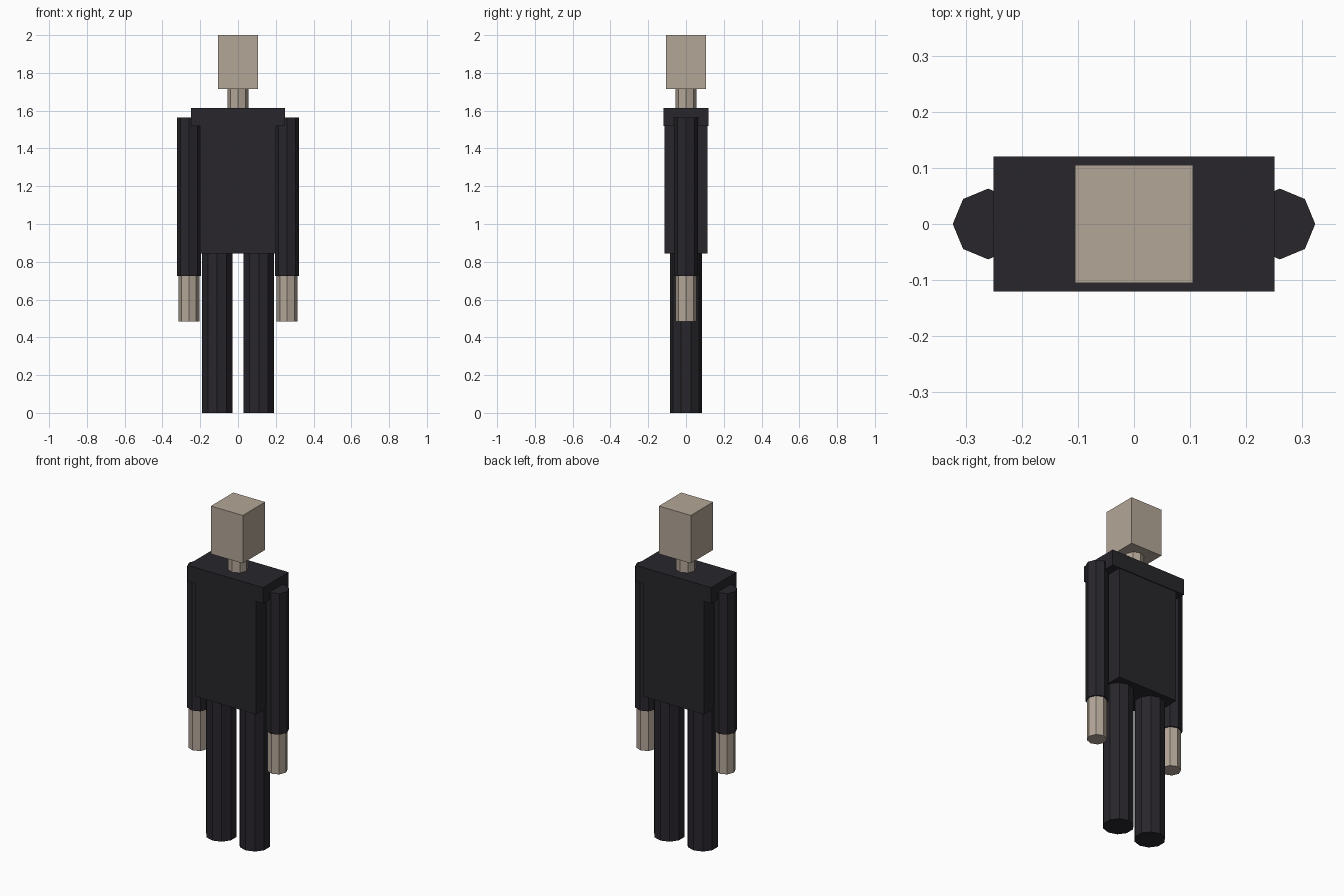
import bpy, bmesh
from mathutils import Matrix

if "Cube" in bpy.data.objects:
    bpy.data.objects.remove(bpy.data.objects["Cube"])


def material(name, rgb):
    m = bpy.data.materials.new(name)
    m.diffuse_color = (*rgb, 1.0)
    m.use_nodes = True
    m.node_tree.nodes["Principled BSDF"].inputs["Base Color"].default_value = m.diffuse_color
    return m


SKIN = material("skin", (0.45, 0.38, 0.31))
CLOTH = material("dark_cloth", (0.021, 0.019, 0.024))


def finish(name, bm, mat):
    mesh = bpy.data.meshes.new(name)
    bm.to_mesh(mesh)
    bm.free()
    mesh.materials.append(mat)
    bpy.context.collection.objects.link(bpy.data.objects.new(name, mesh))


def box(name, half_x, half_y, z0, z1, mat):
    bm = bmesh.new()
    place = Matrix.Translation((0, 0, (z0 + z1) / 2)) @ Matrix.Diagonal((2 * half_x, 2 * half_y, z1 - z0, 1))
    bmesh.ops.create_cube(bm, size=1, matrix=place)
    finish(name, bm, mat)


def prism(name, x, radius, z0, z1, sides, mat):
    bm = bmesh.new()
    bmesh.ops.create_cone(bm, cap_ends=True, segments=sides, radius1=radius, radius2=radius,
                          depth=z1 - z0, matrix=Matrix.Translation((x, 0, (z0 + z1) / 2)))
    finish(name, bm, mat)


# Head and neck
box("head", 0.105, 0.105, 1.715, 2.0, SKIN)
prism("neck", 0, 0.055, 1.60, 1.73, 8, SKIN)

# Torso with the wider shoulder slab
box("torso", 0.20, 0.115, 0.845, 1.56, CLOTH)
box("shoulders", 0.25, 0.12, 1.52, 1.615, CLOTH)

# Limbs, one set per side
for side, s in (("left", 1), ("right", -1)):
    prism(side + "_arm", s * 0.26, 0.063, 0.725, 1.565, 8, CLOTH)
    prism(side + "_hand", s * 0.26, 0.055, 0.485, 0.735, 8, SKIN)
    prism(side + "_leg", s * 0.11, 0.085, 0.0, 0.86, 10, CLOTH)
